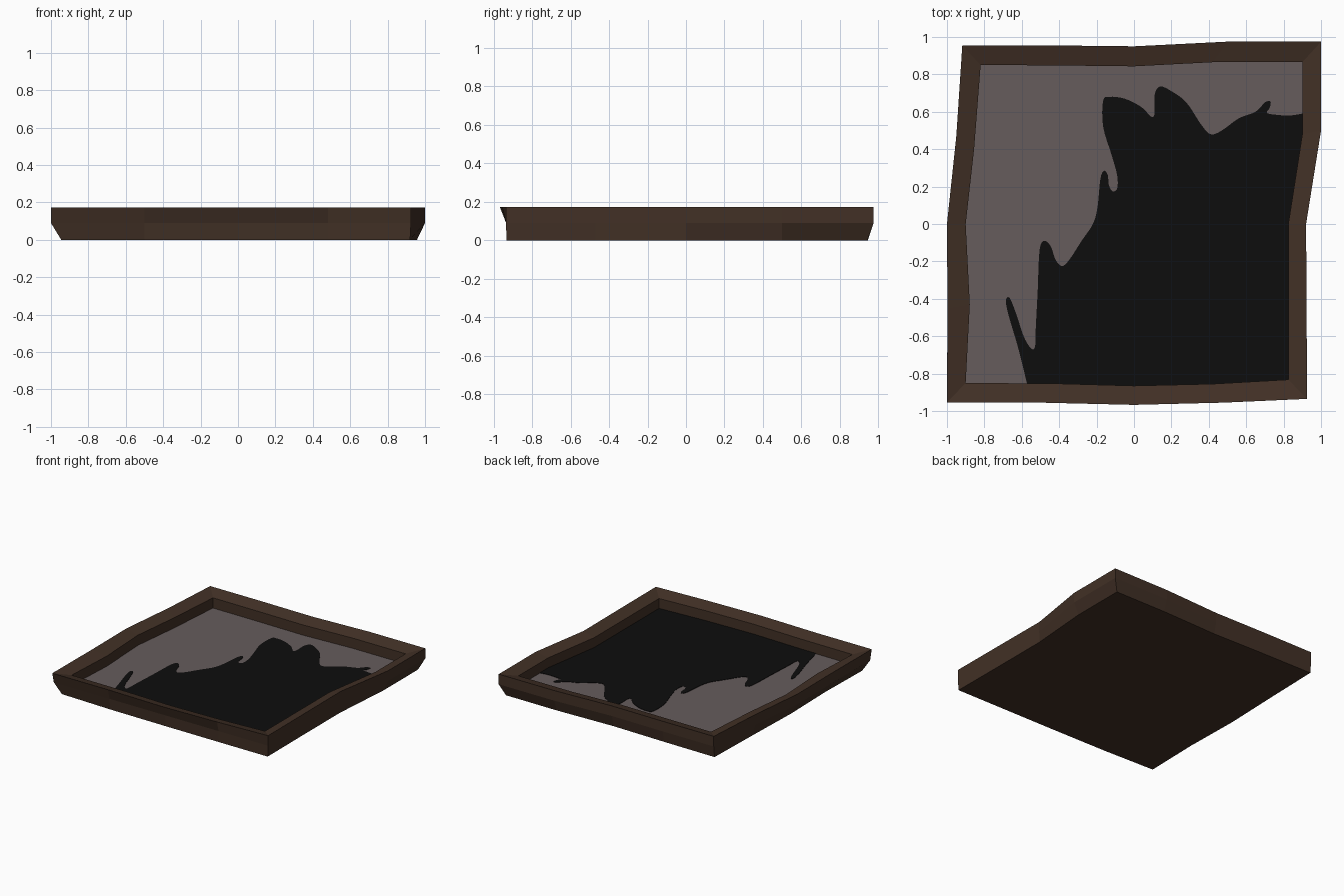
import bpy, bmesh
from mathutils import Vector

if "Cube" in bpy.data.objects:
    bpy.data.objects.remove(bpy.data.objects["Cube"])


def material(name, rgb):
    m = bpy.data.materials.new(name)
    m.diffuse_color = (*rgb, 1.0)
    m.use_nodes = True
    m.node_tree.nodes["Principled BSDF"].inputs["Base Color"].default_value = m.diffuse_color
    return m


BROWN = material("dark brown wood", (0.054, 0.030, 0.019))
GREY = material("warm grey", (0.133, 0.107, 0.107))
BLACK = material("soot black", (0.004, 0.004, 0.004))


def finish(name, bm, mat):
    bmesh.ops.recalc_face_normals(bm, faces=bm.faces)
    me = bpy.data.meshes.new(name)
    bm.to_mesh(me)
    bm.free()
    me.materials.append(mat)
    ob = bpy.data.objects.new(name, me)
    bpy.context.collection.objects.link(ob)
    return ob


# Wobbly outlines, counter-clockwise from the front left corner, four points per side
OUTER = [(-1, -.955), (-.5, -.955), (0, -.967), (.48, -.955),
         (.925, -.935), (.923, -.47), (.92, 0), (1, .5),
         (1, .975), (.5, .975), (0, .95), (-.46, .955),
         (-.918, .955), (-.95, .47), (-1, 0), (-.997, -.45)]
INNER = [(-.9, -.85), (-.42, -.853), (0, -.865), (.42, -.855),
         (.825, -.832), (.825, -.43), (.825, 0), (.9, .48),
         (.9, .865), (.42, .865), (0, .843), (-.42, .848),
         (-.82, .85), (-.855, .4), (-.9, 0), (-.878, -.43)]
BASE = [(-.945, -.91), (-.5, -.925), (0, -.93), (.48, -.932),
        (.92, -.933), (.918, -.47), (.918, 0), (.957, .5),
        (.957, .943), (.5, .945), (0, .93), (-.46, .94),
        (-.918, .945), (-.93, .47), (-.945, 0), (-.935, -.45)]
# The middle ring follows the rim, but its front is straight
MIDDLE = [(x, max(y, -.935)) for x, y in OUTER]
FLOOR_Z = .06

# Frame: rings joined from the base, up the outside, over the rim and down inside
bm = bmesh.new()
rings = [[bm.verts.new((x, y, z)) for x, y in pts] for pts, z in
         ((BASE, 0), (MIDDLE, .09), (OUTER, .172), (INNER, .143), (INNER, FLOOR_Z - .01))]
n = len(OUTER)
for a, b in zip(rings, rings[1:]):
    for i in range(n):
        j = (i + 1) % n
        bm.faces.new((a[i], a[j], b[j], b[i]))
bm.faces.new(rings[0][::-1])
bm.faces.new(rings[-1])
finish("frame", bm, BROWN)


def plate(name, pts, z0, z1, mat):
    bm = bmesh.new()
    low = [bm.verts.new((x, y, z0)) for x, y in pts]
    f = bm.faces.new(low)
    up = bmesh.ops.extrude_face_region(bm, geom=[f])["geom"]
    for v in up:
        if isinstance(v, bmesh.types.BMVert):
            v.co.z = z1
    bmesh.ops.recalc_face_normals(bm, faces=bm.faces)
    bmesh.ops.triangulate(bm, faces=[f for f in bm.faces if len(f.verts) > 4])
    finish(name, bm, mat)


# Grey panel set down inside the frame
plate("panel", INNER, FLOOR_Z - .008, FLOOR_Z, GREY)

# Ragged edge of the black stain
EDGE = [(-.572, -.853), (-.62, -.66), (-.67, -.49), (-.685, -.41), (-.665, -.395),
        (-.63, -.48), (-.59, -.60), (-.555, -.66), (-.53, -.66), (-.525, -.55),
        (-.515, -.36), (-.505, -.14), (-.48, -.09), (-.445, -.12), (-.42, -.19),
        (-.385, -.225), (-.345, -.19), (-.28, -.09), (-.22, 0), (-.195, .09),
        (-.18, .24), (-.16, .285), (-.14, .26), (-.135, .21), (-.115, .175),
        (-.09, .19), (-.09, .26), (-.12, .37), (-.165, .52), (-.165, .66),
        (-.13, .68), (-.05, .67), (.04, .625), (.09, .575), (.11, .59),
        (.11, .69), (.14, .735), (.20, .71), (.28, .65), (.36, .53),
        (.41, .48), (.47, .50), (.56, .565), (.65, .60), (.70, .65),
        (.73, .655), (.725, .62), (.71, .595), (.75, .585), (.83, .58), (.9, .59)]


def smooth(pts, steps=4):
    p = [Vector(q) for q in pts]
    out = []
    for i in range(len(p) - 1):
        a, b, c, d = p[max(i - 1, 0)], p[i], p[i + 1], p[min(i + 2, len(p) - 1)]
        for s in range(steps):
            t = s / steps
            out.append(.5 * (2 * b + (c - a) * t + (2 * a - 5 * b + 4 * c - d) * t * t
                             + (3 * b - 3 * c + d - a) * t ** 3))
    return [tuple(v) for v in out + [p[-1]]]


# Black stain: ragged edge, then back along the inside of the frame
stain = smooth(EDGE) + INNER[7:0:-1]
plate("stain", stain, FLOOR_Z - .002, FLOOR_Z + .003, BLACK)
